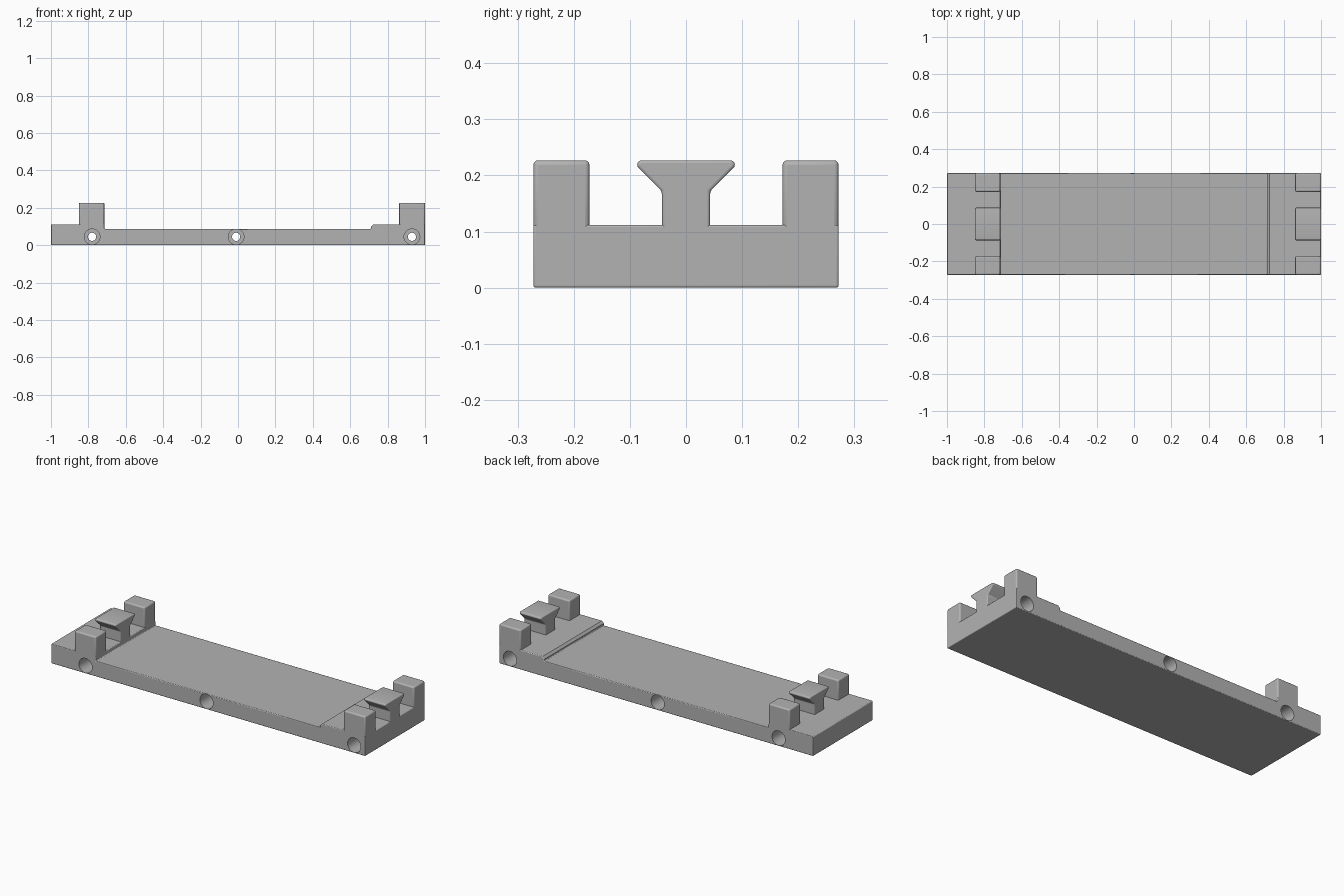
import bpy, bmesh
from math import radians, cos, sin, pi
from mathutils import Matrix, Vector

cube = bpy.data.objects.get("Cube")
if cube:
    bpy.data.objects.remove(cube, do_unlink=True)

HALF_Y = 0.272
FLOOR, TOP, BURIED = 0.112, 0.227, 0.095

grey = bpy.data.materials.new("light_grey")
grey.use_nodes = True
colour = (0.45, 0.45, 0.45, 1)
grey.diffuse_color = colour
grey.node_tree.nodes["Principled BSDF"].inputs["Base Color"].default_value = colour


def add_object(name, bm):
    bmesh.ops.recalc_face_normals(bm, faces=bm.faces)
    mesh = bpy.data.meshes.new(name)
    bm.to_mesh(mesh)
    bm.free()
    mesh.materials.append(grey)
    obj = bpy.data.objects.new(name, mesh)
    bpy.context.collection.objects.link(obj)
    return obj


def prism(name, points, along, start, end):
    """Extrude an outline: (x, z) points along y, or (y, z) points along x."""
    bm = bmesh.new()
    place = (lambda a, b: (start, a, b)) if along == "x" else (lambda a, b: (a, start, b))
    face = bm.faces.new([bm.verts.new(place(a, b)) for a, b in points])
    ext = bmesh.ops.extrude_face_region(bm, geom=[face])
    step = Vector((1, 0, 0) if along == "x" else (0, 1, 0)) * (end - start)
    bmesh.ops.translate(bm, vec=step,
                        verts=[v for v in ext["geom"] if isinstance(v, bmesh.types.BMVert)])
    return add_object(name, bm)


def round_edges(obj, width, angle=40):
    mod = obj.modifiers.new("rounding", "BEVEL")
    mod.width = width
    mod.segments = 3
    mod.limit_method = "ANGLE"
    mod.angle_limit = radians(angle)
    mod.use_clamp_overlap = False


def smooth(obj):
    bpy.ops.object.select_all(action="DESELECT")
    obj.select_set(True)
    bpy.context.view_layer.objects.active = obj
    bpy.ops.object.shade_smooth_by_angle(angle=radians(32))


# Base plate with a raised pad at each end
base = prism("base_plate", [
    (-1, 0), (1, 0), (1, FLOOR), (0.724, FLOOR), (0.712, 0.1), (0.712, 0.088),
    (-0.715, 0.088), (-0.715, FLOOR), (-1, FLOOR)], "y", -HALF_Y, HALF_Y)
round_edges(base, 0.004, 60)

# Stepped screw holes running through from front to back
for i, x in enumerate((-0.78, -0.01, 0.93)):
    for part, radius, spans in (("bore", 0.022, ((0, 0.7),)),
                                ("counterbore", 0.042, ((-0.25, 0.3), (0.25, 0.3)))):
        bm = bmesh.new()
        for y, depth in spans:
            bmesh.ops.create_cone(bm, cap_ends=True, segments=32, radius1=radius,
                                  radius2=radius, depth=depth,
                                  matrix=Matrix.Translation((x, y, 0.045))
                                  @ Matrix.Rotation(pi / 2, 4, "X"))
        cutter = add_object(f"{part}_cutter_{i}", bm)
        cutter.hide_render = True
        cutter.hide_set(True)
        cut = base.modifiers.new(part, "BOOLEAN")
        cut.operation = "DIFFERENCE"
        cut.solver = "EXACT"
        cut.object = cutter
smooth(base)

# Dovetail outline: straight stem, sloped neck, rounded lip
half = [(0.043, BURIED), (0.043, 0.172)]
for k in range(7):
    a = radians(-45 + 22.5 * k)
    half.append((0.079 + 0.008 * cos(a), 0.219 + 0.008 * sin(a)))
dovetail = half + [(-y, z) for y, z in reversed(half)]

# Two corner posts and one dovetail at each end
for side, x0, x1 in (("right", -0.85, -0.715), ("left", 0.862, 1.0)):
    for end, s in (("front", -1), ("back", 1)):
        outline = [(s * 0.172, BURIED), (s * HALF_Y, BURIED), (s * HALF_Y, TOP), (s * 0.172, TOP)]
        post = prism(f"{side}_{end}_post", outline, "x", x0, x1)
        round_edges(post, 0.008)
        smooth(post)
    rail = prism(f"{side}_dovetail", dovetail, "x", x0, x1)
    round_edges(rail, 0.005)
    smooth(rail)
